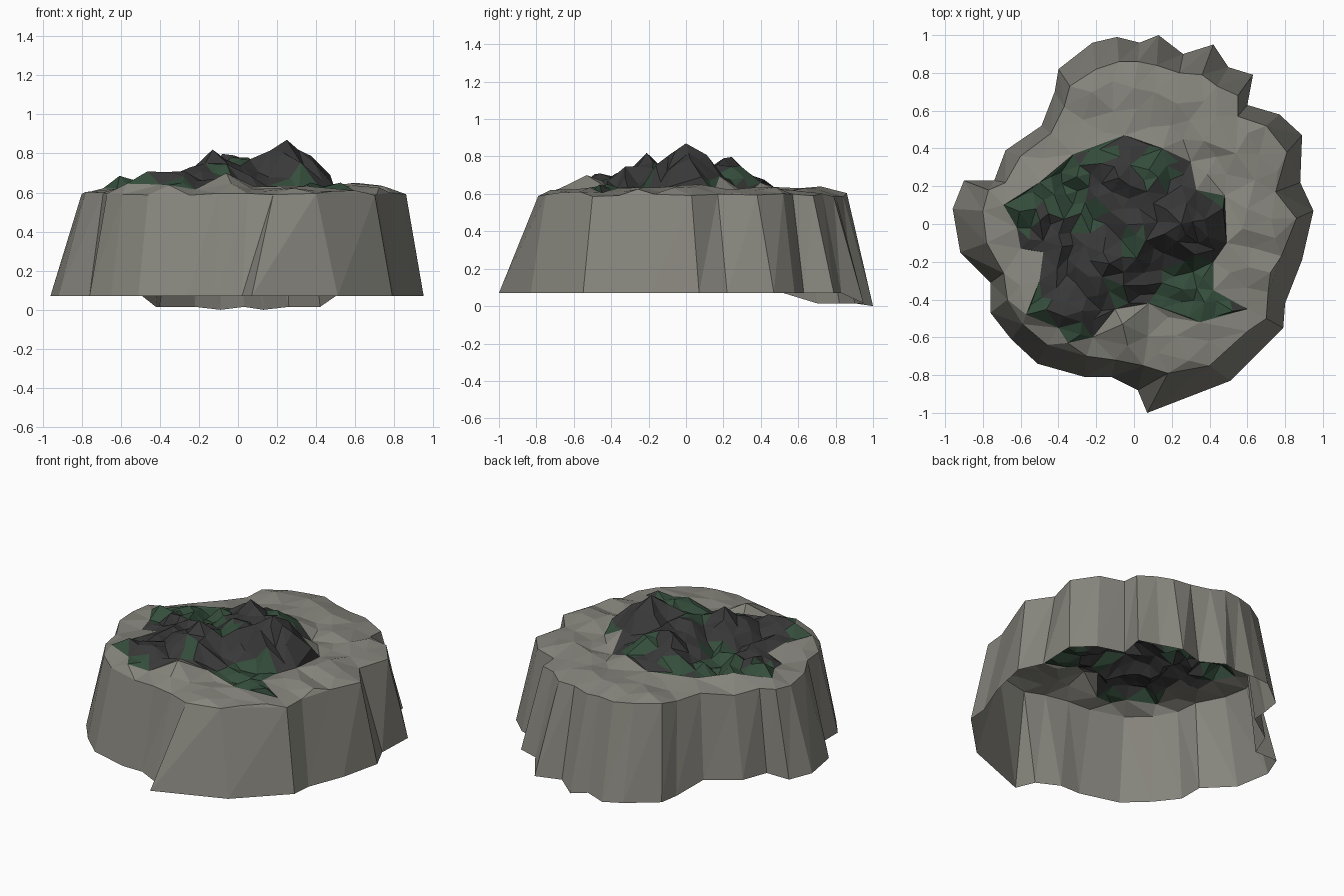
import bpy, random
from mathutils import Vector
from mathutils.geometry import delaunay_2d_cdt

if "Cube" in bpy.data.objects:
    bpy.data.objects.remove(bpy.data.objects["Cube"])

random.seed(7)

# Footprint of the cliff at its base, counter-clockwise
BASE = [(.95, .07), (.88, .22), (.89, .47), (.77, .58), (.60, .63), (.63, .79), (.50, .83),
        (.42, .95), (.26, .90), (.13, 1), (.03, .96), (-.09, .99), (-.22, .96), (-.40, .82),
        (-.42, .70), (-.49, .52), (-.68, .39), (-.74, .23), (-.90, .23), (-.96, .08),
        (-.92, -.15), (-.76, -.31), (-.76, -.47), (-.65, -.61), (-.51, -.74), (-.26, -.81),
        (-.12, -.81), (.02, -.88), (.07, -1), (.51, -.83), (.79, -.55), (.80, -.42), (.89, -.19)]
# Rim of the plateau, one point above each base point
RIM = [(.86, .03), (.75, .17), (.81, .38), (.70, .52), (.55, .57), (.55, .68), (.44, .73),
       (.36, .79), (.24, .80), (.12, .84), (.02, .86), (-.08, .86), (-.20, .82), (-.34, .73),
       (-.37, .62), (-.44, .48), (-.60, .36), (-.68, .22), (-.77, .18), (-.80, .07),
       (-.78, -.10), (-.69, -.26), (-.67, -.40), (-.59, -.53), (-.46, -.64), (-.25, -.70),
       (-.10, -.72), (.05, -.75), (.18, -.79), (.40, -.75), (.70, -.50), (.71, -.36), (.78, -.17)]
# Border of the dark, overgrown summit
SUMMIT = [(.48, .15), (.49, -.10), (.42, -.20), (.42, -.35), (.60, -.45), (.35, -.52), (.08, -.42),
          (-.10, -.45), (-.22, -.60), (-.35, -.63), (-.40, -.55), (-.57, -.48), (-.50, -.30),
          (-.48, -.15), (-.60, -.13), (-.62, -.02), (-.69, .10), (-.50, .22), (-.32, .37),
          (-.05, .47), (.15, .40), (.30, .33), (.33, .18)]
# x, y, height above plateau, radius
PEAKS = [(.25, 0, .26, .28), (-.13, -.21, .21, .27), (-.02, .20, .18, .32), (-.36, -.42, .09, .25),
         (-.06, -.53, .09, .15), (.60, .08, .04, .16), (0, .72, .03, .25), (-.52, .08, .05, .22),
         (.05, 0, .17, .3), (-.38, -.12, .07, .2)]
# x, y, radius of the grassy patches
GRASS = [(.32, -.42, .22), (-.40, .22, .15), (-.62, .05, .12), (-.54, -.45, .11), (-.30, -.62, .10),
         (-.10, -.36, .06), (.12, .30, .10), (.45, .16, .08), (-.02, -.10, .08), (-.25, .05, .08),
         (-.20, .40, .09)]


def inside(p, poly):
    hit = False
    for (ax, ay), (bx, by) in zip(poly, poly[1:] + poly[:1]):
        if (ay > p[1]) != (by > p[1]) and p[0] < (bx - ax) * (p[1] - ay) / (by - ay) + ax:
            hit = not hit
    return hit


def near(p, q):
    return (Vector(p[:2]) - Vector(q[:2])).length


def height(p, jitter):
    rise = max([0] + [h * (1 - near(p, (x, y)) / r) for x, y, h, r in PEAKS])
    return .61 + rise + random.uniform(-.5, 1) * jitter


def make(name, verts, faces, color):
    used = sorted({i for f in faces for i in f})
    index = {v: i for i, v in enumerate(used)}
    mesh = bpy.data.meshes.new(name)
    mesh.from_pydata([verts[i] for i in used], [], [[index[i] for i in f] for f in faces])
    mat = bpy.data.materials.new(name + "_color")
    mat.diffuse_color = (*color, 1)
    mat.use_nodes = True
    mat.node_tree.nodes["Principled BSDF"].inputs["Base Color"].default_value = mat.diffuse_color
    mesh.materials.append(mat)
    bpy.context.collection.objects.link(bpy.data.objects.new(name, mesh))


# Scatter points over the top, denser on the summit
n = len(RIM)
points = RIM + SUMMIT + [p[:2] for p in PEAKS]
for _ in range(6000):
    p = (random.uniform(-.85, .9), random.uniform(-.85, .9))
    gap = .058 if inside(p, SUMMIT) else .1
    if inside(p, RIM) and all(near(p, q) > gap for q in points):
        points.append(p)

loop = [(n + i, n + (i + 1) % len(SUMMIT)) for i in range(len(SUMMIT))]
flat, _, tris, origin, _, _ = delaunay_2d_cdt([Vector(p) for p in points], loop,
                                              [list(range(n))], 1, 1e-5)
rim_z = [.59 + random.uniform(-.005, .015) for _ in RIM]
top = []
for v, src in zip(flat, origin):
    on_rim = [i for i in src if i < n]
    is_peak = any(near(v, p) < .001 for p in PEAKS)
    on_border = any(near(v, p) < .001 for p in SUMMIT)
    if on_rim:
        z = rim_z[on_rim[0]]
    elif is_peak:
        z = height(v, 0)
    else:
        z = height(v, .05 if inside(v, SUMMIT) and not on_border else .025)
    top.append((v.x, v.y, z))

# Sort the top into bare plateau, grass and dark rock
groups = {"plateau": [], "grass_patches": [], "rock_peaks": []}
for t in tris:
    c = sum((flat[i] for i in t), Vector((0, 0))) / 3
    if not inside(c, SUMMIT):
        groups["plateau"].append(t)
    elif any(near(c, g) < g[2] for g in GRASS):
        groups["grass_patches"].append(t)
    else:
        groups["rock_peaks"].append(t)

STONE = (.24, .235, .205)
make("plateau", top, groups["plateau"], STONE)
make("grass_patches", top, groups["grass_patches"], (.035, .075, .045))
make("rock_peaks", top, groups["rock_peaks"], (.04, .04, .04))

# Cliff wall, open underneath, reaching lower at the back
foot = [(x, y, (0 if y > .98 else .015) if y > .65 and abs(x) < .5 else .07) for x, y in BASE]
crest = [(x, y, z) for (x, y), z in zip(RIM, rim_z)]
wall = []
for i in range(n):
    j = (i + 1) % n
    wall += [(i, j, n + j), (i, n + j, n + i)]
make("cliff_wall", foot + crest, wall, STONE)
